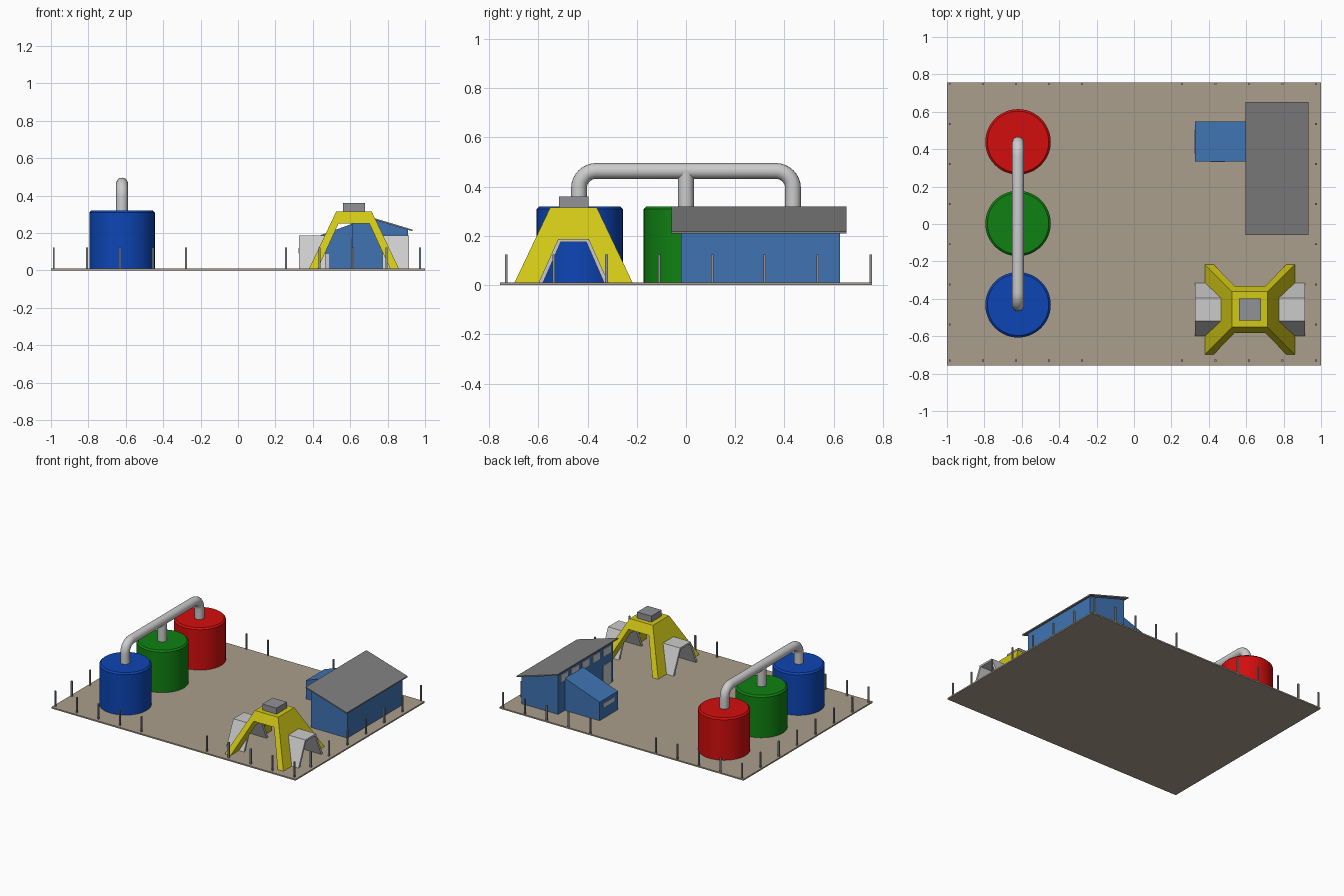
import bpy, bmesh
from math import sin, cos, pi
from mathutils import Vector

if "Cube" in bpy.data.objects:
    bpy.data.objects.remove(bpy.data.objects["Cube"])

def mat(name, r, g, b):
    m = bpy.data.materials.new(name)
    m.diffuse_color = (r, g, b, 1)
    m.use_nodes = True
    m.node_tree.nodes["Principled BSDF"].inputs["Base Color"].default_value = m.diffuse_color
    return m

EARTH = mat("earth", .41, .345, .265)
RED, GREEN, BLUE = mat("red", .65, .004, .004), mat("green", .005, .22, .006), mat("blue", .004, .06, .46)
WALL, YELLOW = mat("wall_blue", .05, .175, .45), mat("yellow", .64, .58, .008)
ROOF, STEEL = mat("roof_grey", .22, .22, .22), mat("dark_steel", .28, .29, .31)

def add(name, bm, m=None, smooth=False):
    bmesh.ops.recalc_face_normals(bm, faces=bm.faces)
    me = bpy.data.meshes.new(name)
    bm.to_mesh(me)
    bm.free()
    ob = bpy.data.objects.new(name, me)
    bpy.context.collection.objects.link(ob)
    if m:
        me.materials.append(m)
    if smooth:
        bpy.ops.object.select_all(action='DESELECT')
        ob.select_set(True)
        bpy.context.view_layer.objects.active = ob
        bpy.ops.object.shade_smooth_by_angle()
    return ob

def loft(bm, a, b):
    """Closed solid between two matching polygon loops."""
    va, vb = [bm.verts.new(p) for p in a], [bm.verts.new(p) for p in b]
    n = len(va)
    bm.faces.new(va[::-1])
    bm.faces.new(vb)
    for i in range(n):
        j = (i + 1) % n
        bm.faces.new((va[i], va[j], vb[j], vb[i]))

def rect(x0, x1, y0, y1, z):
    return [(x0, y0, z), (x1, y0, z), (x1, y1, z), (x0, y1, z)]

def box(name, x0, x1, y0, y1, z0, z1, m=None):
    bm = bmesh.new()
    loft(bm, rect(x0, x1, y0, y1, z0), rect(x0, x1, y0, y1, z1))
    return add(name, bm, m)

def prism_y(name, profile, y0, y1, m=None):
    bm = bmesh.new()
    loft(bm, [(x, y0, z) for x, z in profile], [(x, y1, z) for x, z in profile])
    return add(name, bm, m)

G = .01
box("ground_slab", -1, 1, -.756, .756, 0, G, EARTH)

# Three storage tanks with chamfered rims
TX, TY = -.62, .439
for name, y, m in (("red_tank", TY, RED), ("green_tank", .003, GREEN), ("blue_tank", -.432, BLUE)):
    bm = bmesh.new()
    prof = [(.175, G), (.175, .309), (.164, .32)]
    rings = [[bm.verts.new((TX + r * cos(2 * pi * i / 48), y + r * sin(2 * pi * i / 48), z))
              for i in range(48)] for r, z in prof]
    for a, b in zip(rings, rings[1:]):
        for i in range(48):
            j = (i + 1) % 48
            bm.faces.new((a[i], a[j], b[j], b[i]))
    bm.faces.new(rings[0])
    bm.faces.new(rings[-1])
    add(name, bm, m, True)

# Pipe joining the tanks, bent at both ends
def pipe(name, path, r=.032, n=20):
    bm = bmesh.new()
    pts = [Vector((TX, y, z)) for y, z in path]
    side = Vector((1, 0, 0))
    rings = []
    for k, p in enumerate(pts):
        t = (pts[min(k + 1, len(pts) - 1)] - pts[max(k - 1, 0)]).normalized()
        up = t.cross(side)
        rings.append([bm.verts.new(p + r * (cos(2 * pi * i / n) * side + sin(2 * pi * i / n) * up))
                      for i in range(n)])
    for a, b in zip(rings, rings[1:]):
        for i in range(n):
            j = (i + 1) % n
            bm.faces.new((a[i], a[j], b[j], b[i]))
    bm.faces.new(rings[0])
    bm.faces.new(rings[-1])
    add(name, bm, None, True)

PY, PZ, R = .435, .464, .07
bend = [(PY - R + R * cos(a), PZ - R + R * sin(a)) for a in (pi / 2 * i / 8 for i in range(9))]
half = [(PY, .31)] + bend
pipe("top_pipe", half + [(-y, z) for y, z in reversed(half)])
pipe("middle_pipe", [(0, .31), (0, PZ)])

# Main building: shed walls and overhanging single-pitch roof
def roof_z(x):
    return .32 - (x - .595) * .3

prism_y("building_walls", [(.61, G), (.91, G), (.91, roof_z(.91) - .008), (.61, roof_z(.61) - .008)],
        -.02, .625, WALL)
prism_y("building_roof", [(.595, .311), (.932, roof_z(.932) - .009), (.932, roof_z(.932)), (.595, .32)],
        -.058, .653, ROOF)
for i in range(5):
    y = .055 + i * .125
    box(f"high_window_{i}", .606, .612, y - .042, y + .042, .237, .29)
box("building_door", .606, .612, .01, .1, G, .17)

# Low annex with lean-to top, window and door
prism_y("annex", [(.325, G), (.612, G), (.612, .25), (.325, .147)], .333, .547, WALL)
box("annex_window", .3235, .327, .375, .505, .09, .12)
box("annex_door", .41, .487, .3315, .335, G, .087)

# Yellow tower: frustum cap, four splayed legs, sides closed down to the tunnels
CX, CY = .62, -.457
bm = bmesh.new()
def sq(h, z):
    return rect(CX - h, CX + h, CY - h, CY + h, z)
def outer(z):
    return .24 - .145 * (z - G) / .305
def inner(z):
    return .193 - .11 * (z - G) / .24
loft(bm, sq(outer(.25), .25), sq(.095, .315))
A0, A1, AZ = .142, .062, .188      # tunnel half widths at the foot and top, top height
def bar(s, y0, y1, z):
    return rect(CX + s * inner(z), CX + s * outer(z), CY + y0, CY + y1, z)
for s in (-1, 1):
    for t in (-1, 1):
        loft(bm, bar(s, t * A0, t * outer(G), G), bar(s, t * A1, t * outer(AZ), AZ))
    loft(bm, bar(s, -outer(AZ), outer(AZ), AZ), bar(s, -outer(.25), outer(.25), .25))
add("tower_frame", bm, YELLOW)
box("tower_cap", CX - .058, CX + .058, CY - .06, CY + .06, .315, .36, STEEL)

# Open trapezoid tunnels on both sides of the tower
arch = [(-A0, G), (-A1, AZ), (A1, AZ), (A0, G), (.124, G), (.052, .175), (-.052, .175), (-.124, G)]
for name, x0, x1 in (("left_tunnel", .325, .468), ("right_tunnel", .772, .915)):
    bm = bmesh.new()
    for i in range(3):
        seg = [arch[i], arch[i + 1], arch[6 - i], arch[7 - i]]
        loft(bm, [(x0, CY + y, z) for y, z in seg], [(x1, CY + y, z) for y, z in seg])
    bmesh.ops.remove_doubles(bm, verts=bm.verts, dist=1e-5)
    add(name, bm)

# Fence posts around the edge, with a gap front and back
xs = [-.985 + .1765 * i for i in range(5)] + [.257 + .179 * i for i in range(5)]
ys = [-.73] + [.75 - .2146 * i for i in range(6, -1, -1)]
spots = [(x, y) for x in xs for y in (ys[0], ys[-1])] + [(x, y) for y in ys[1:-1] for x in (xs[0], xs[-1])]
bm = bmesh.new()
for x, y in spots:
    h = .0052
    loft(bm, rect(x - h, x + h, y - h, y + h, G), rect(x - h, x + h, y - h, y + h, .124))
add("fence_posts", bm, STEEL)
